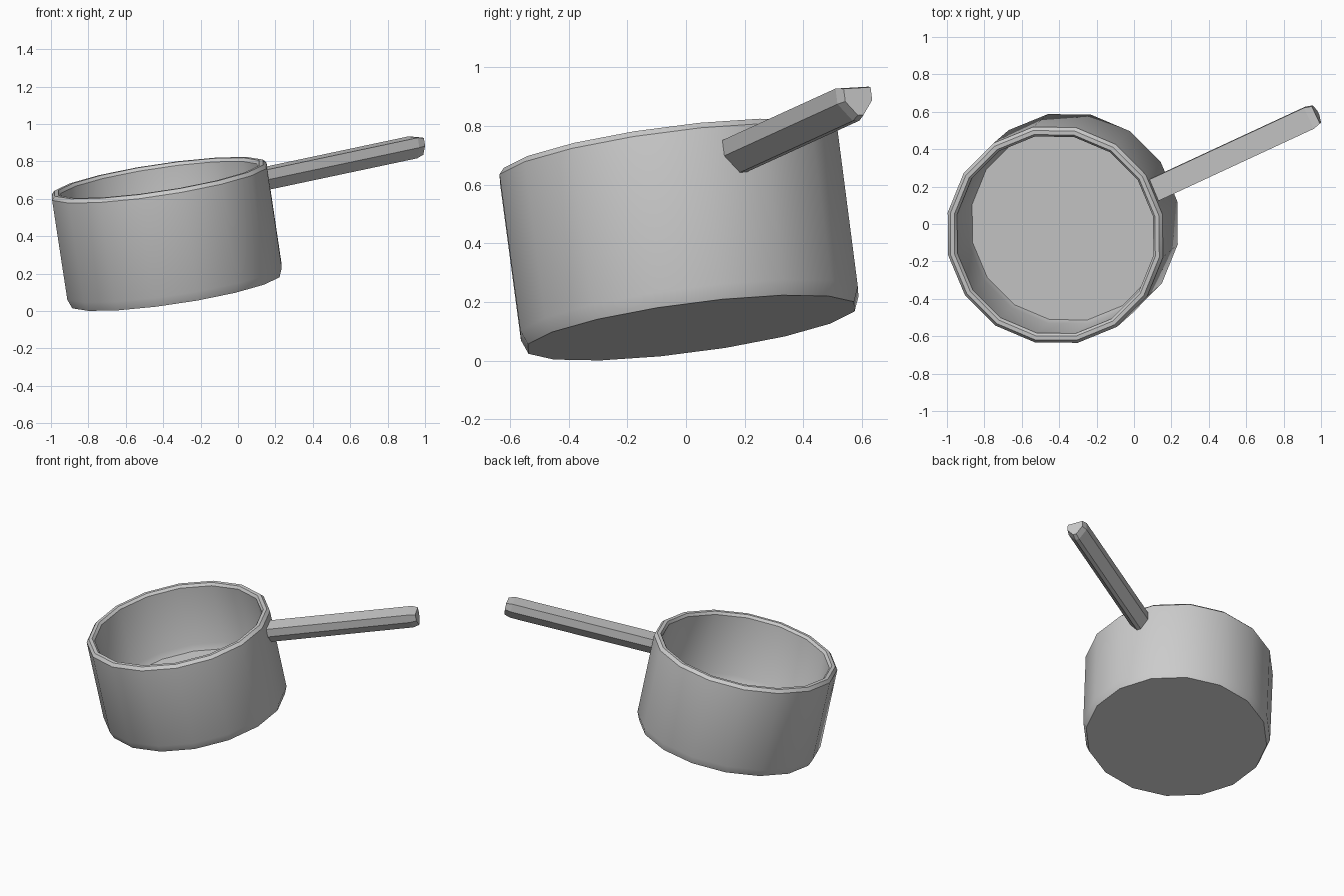
import bpy, bmesh, math
from mathutils import Matrix, Vector

if "Cube" in bpy.data.objects:
    bpy.data.objects.remove(bpy.data.objects["Cube"])

# Tilted frame shared by both parts: origin at the centre of the pot's base
AXIS = Vector((-0.148, -0.129, 0.981)).normalized()
FRAME = Matrix.Translation((-0.333, 0.018, 0.112)) @ \
    Vector((0, 0, 1)).rotation_difference(AXIS).to_matrix().to_4x4()


def skin(name, rings, matrix):
    """Join closed rings of points with quads and cap both ends."""
    bm = bmesh.new()
    loops = [[bm.verts.new(p) for p in ring] for ring in rings]
    n = len(loops[0])
    for a, b in zip(loops, loops[1:]):
        for i in range(n):
            j = (i + 1) % n
            bm.faces.new((a[i], a[j], b[j], b[i]))
    bm.faces.new(loops[0][::-1])
    bm.faces.new(loops[-1])
    bmesh.ops.recalc_face_normals(bm, faces=bm.faces)
    mesh = bpy.data.meshes.new(name)
    bm.to_mesh(mesh)
    bm.free()
    obj = bpy.data.objects.new(name, mesh)
    bpy.context.collection.objects.link(obj)
    obj.matrix_world = matrix
    return obj


def circle(radius, z, sides=16):
    step = math.tau / sides
    return [(radius * math.cos((i + 0.5) * step),
             radius * math.sin((i + 0.5) * step), z) for i in range(sides)]


# Pot body: outer wall, bevelled rim, inner wall and raised floor
profile = [(0.571, 0.0), (0.591, 0.05), (0.592, 0.592), (0.575, 0.612),
           (0.553, 0.612), (0.54, 0.595), (0.54, 0.19), (0.525, 0.15)]
pot = skin("pot_body", [circle(r, z) for r, z in profile], FRAME)
bpy.context.view_layer.objects.active = pot
pot.select_set(True)
bpy.ops.object.shade_smooth_by_angle(angle=math.radians(30))

# Handle: six-sided section with a keel below, chamfered at the tip
section = [(-0.062, 0.0), (0.062, 0.0), (0.062, -0.054),
           (0.013, -0.115), (-0.013, -0.115), (-0.062, -0.054)]


def handle_ring(x, scale=1.0):
    return [(x, u * scale - 0.008, 0.544 - 0.05 + (v + 0.05) * scale)
            for u, v in section]


skin("handle", [handle_ring(0.56), handle_ring(1.51), handle_ring(1.55, 0.82)],
     FRAME @ Matrix.Rotation(math.radians(25.2), 4, 'Z'))
